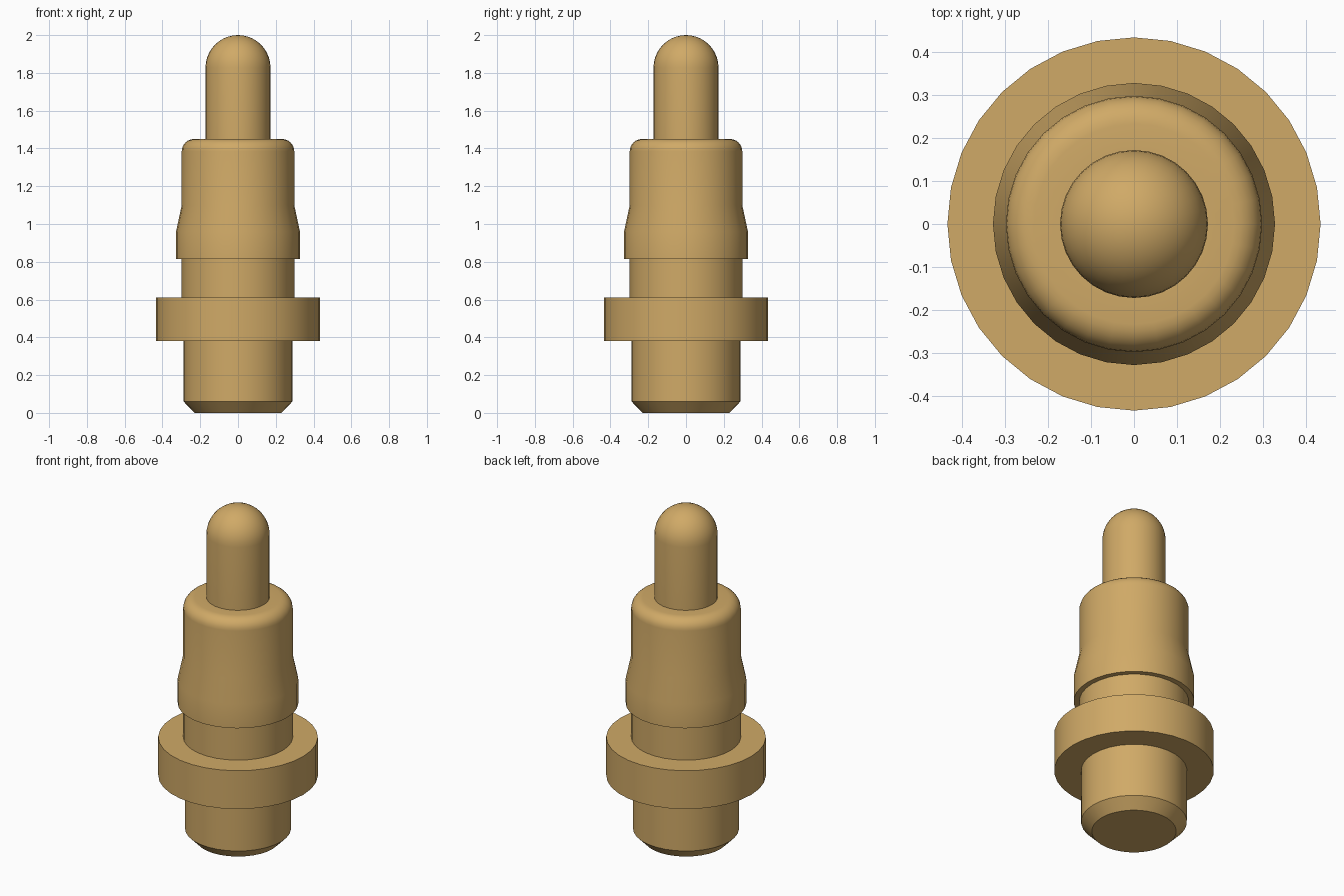
import bpy
import bmesh
from math import sin, cos, pi, radians

SIDES = 32

cube = bpy.data.objects.get("Cube")
if cube:
    bpy.data.objects.remove(cube, do_unlink=True)

# Brass material shared by every part
brass = bpy.data.materials.new("brass")
brass.use_nodes = True
color = (0.63, 0.40, 0.135, 1)
brass.diffuse_color = color
brass.node_tree.nodes["Principled BSDF"].inputs["Base Color"].default_value = color


def arc(radius, center_r, center_z, steps):
    """Quarter round from the outer wall up to the top."""
    return [(center_r + radius * cos(i * pi / 2 / steps),
             center_z + radius * sin(i * pi / 2 / steps)) for i in range(steps + 1)]


def lathe(name, profile):
    """Spin a (radius, z) profile, starting and ending on the axis, about z."""
    bm = bmesh.new()
    verts = [bm.verts.new((0, r, z)) for r, z in profile]
    edges = [bm.edges.new(pair) for pair in zip(verts, verts[1:])]
    bmesh.ops.spin(bm, geom=verts + edges, cent=(0, 0, 0), axis=(0, 0, 1),
                   angle=2 * pi, steps=SIDES, use_merge=True)
    bmesh.ops.remove_doubles(bm, verts=bm.verts, dist=0.0001)
    bmesh.ops.recalc_face_normals(bm, faces=bm.faces)
    mesh = bpy.data.meshes.new(name)
    bm.to_mesh(mesh)
    bm.free()
    mesh.materials.append(brass)
    obj = bpy.data.objects.new(name, mesh)
    bpy.context.collection.objects.link(obj)
    bpy.ops.object.select_all(action="DESELECT")
    obj.select_set(True)
    bpy.context.view_layer.objects.active = obj
    bpy.ops.object.shade_smooth_by_angle(angle=radians(30))


# Barrel: chamfered tail, flange, neck, tapered collar and rounded shoulder
lathe("barrel", [
    (0, 0), (0.23, 0), (0.288, 0.06), (0.288, 0.38),
    (0.434, 0.38), (0.434, 0.61),
    (0.298, 0.61), (0.298, 0.815),
    (0.328, 0.815), (0.328, 0.96), (0.298, 1.1),
    *arc(0.065, 0.233, 1.385, 6), (0.172, 1.45), (0, 1.45)])

# Plunger: straight pin with a domed tip
lathe("plunger", [(0, 1.4), (0.172, 1.4), *arc(0.172, 0, 1.828, 10)])
